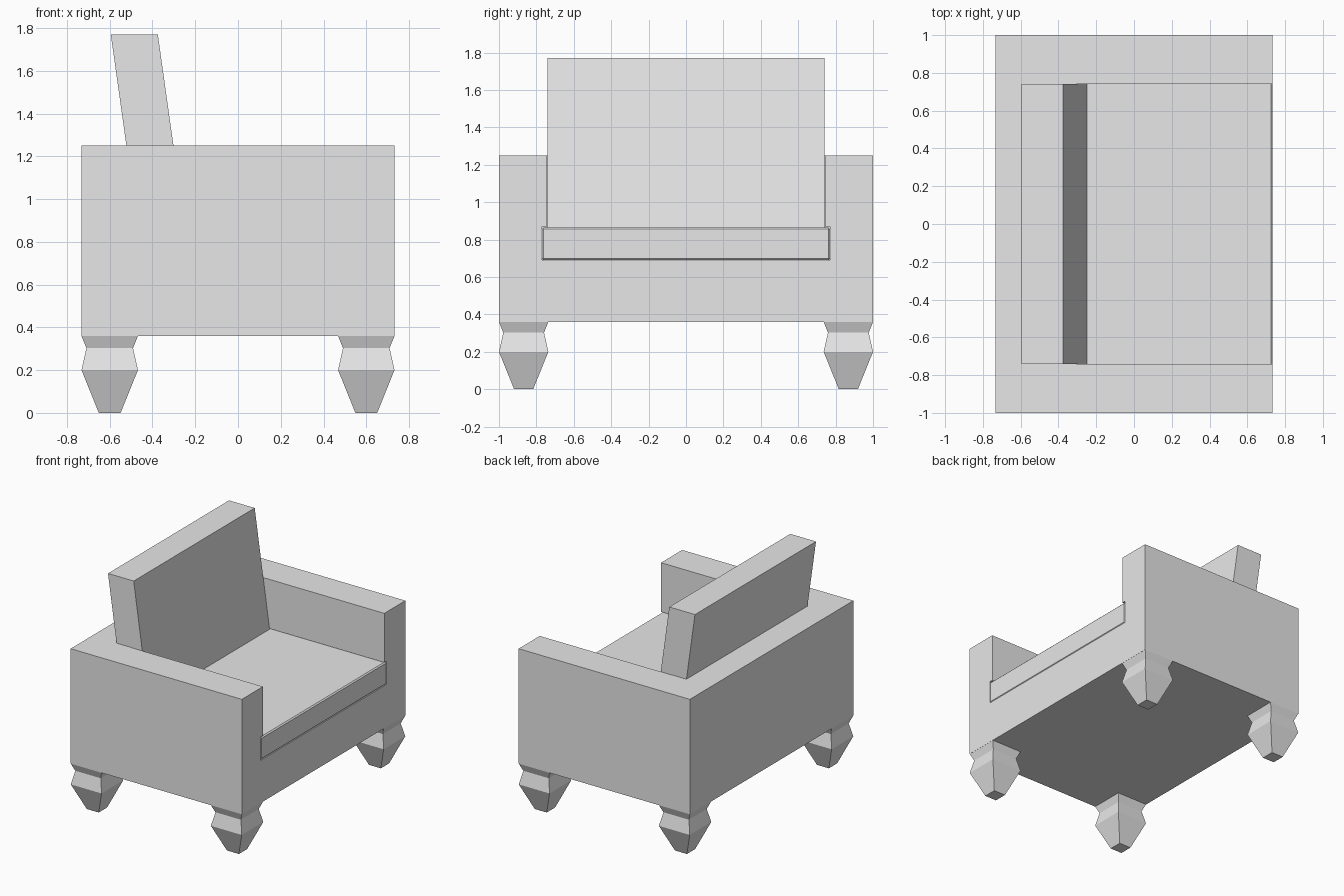
import bpy, bmesh

cube = bpy.data.objects.get("Cube")
if cube:
    bpy.data.objects.remove(cube, do_unlink=True)

grey = bpy.data.materials.new("grey_fabric")
grey.use_nodes = True
grey.diffuse_color = (0.8, 0.8, 0.8, 1)
grey.node_tree.nodes["Principled BSDF"].inputs["Base Color"].default_value = (0.8, 0.8, 0.8, 1)

DEPTH = 0.733   # half depth along x
WIDTH = 1.0     # half width along y
OPENING = 0.742  # half width of the seat opening
SLOT = 0.77     # half width of the seat cushion, tucked into the arms
BASE, FLOOR, SEAT, ARM, TOP = 0.36, 0.69, 0.865, 1.25, 1.77


def stack(name, rings):
    """Closed solid through rings of points with equal counts."""
    bm = bmesh.new()
    loops = [[bm.verts.new(p) for p in ring] for ring in rings]
    count = len(loops[0])
    for low, high in zip(loops, loops[1:]):
        for i in range(count):
            j = (i + 1) % count
            bm.faces.new((low[i], low[j], high[j], high[i]))
    bm.faces.new(loops[0][::-1])
    bm.faces.new(loops[-1])
    bmesh.ops.recalc_face_normals(bm, faces=bm.faces)
    mesh = bpy.data.meshes.new(name)
    bm.to_mesh(mesh)
    bm.free()
    mesh.materials.append(grey)
    obj = bpy.data.objects.new(name, mesh)
    bpy.context.scene.collection.objects.link(obj)
    return obj


def rect(x0, x1, y0, y1, z):
    return [(x0, y0, z), (x1, y0, z), (x1, y1, z), (x0, y1, z)]


def box(name, x0, x1, half_y, z0, z1):
    return stack(name, [rect(x0, x1, -half_y, half_y, z) for z in (z0, z1)])


# Body: one block with the seat opening cut out, slightly wider at the cushion
body = box("body", -DEPTH, DEPTH, WIDTH, BASE, ARM)
half = [(SLOT, FLOOR), (SLOT, SEAT + 0.005), (OPENING, SEAT + 0.005), (OPENING, ARM + 0.1)]
profile = half + [(-y, z) for y, z in reversed(half)]
cutter = stack("seat_opening_cutter",
               [[(x, y, z) for y, z in profile] for x in (-0.4, DEPTH + 0.1)])
cutter.hide_render = True
cutter.hide_viewport = True
cut = body.modifiers.new("seat_opening", "BOOLEAN")
cut.operation = "DIFFERENCE"
cut.solver = "EXACT"
cut.object = cutter

# Seat cushion, flush with the front of the body
cushion = box("seat_cushion", -0.4, DEPTH, SLOT, FLOOR, SEAT)
bevel = cushion.modifiers.new("edge", "BEVEL")
bevel.width = 0.009
bevel.segments = 1

# Leaning back cushion
lean = (0.75 - 0.375 - 0.245 + 0.0) 
low_z = SEAT - 0.02
stack("back_cushion", [rect(-0.595 + lean, -0.375 + lean, -0.74, 0.74, low_z),
                       rect(-0.595, -0.375, -0.74, 0.74, TOP)])

# Four square turned legs: (height, half width)
LEG = [(0, 0.051), (0.2, 0.132), (0.303, 0.109), (BASE, 0.132)]
for end, sx in (("front", 1), ("back", -1)):
    for side, sy in (("left", 1), ("right", -1)):
        cx, cy = sx * 0.6, sy * 0.868
        stack(f"{end}_{side}_leg",
              [rect(cx - r, cx + r, cy - r, cy + r, z) for z, r in LEG])
